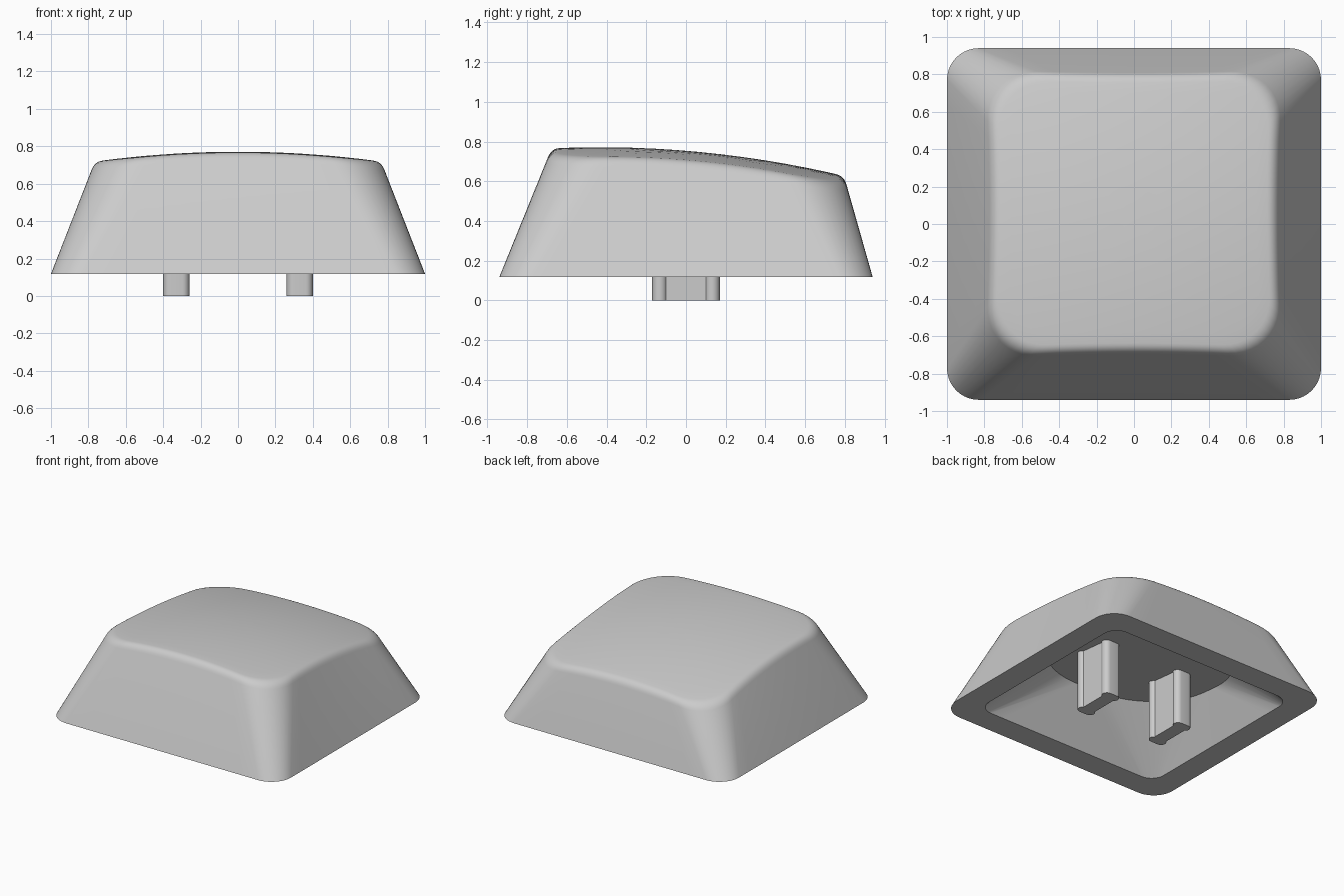
import bpy, bmesh, math
from mathutils import Vector

cube = bpy.data.objects.get("Cube")
if cube:
    bpy.data.objects.remove(cube, do_unlink=True)

# One plain plastic colour
plastic = bpy.data.materials.new("grey_plastic")
plastic.use_nodes = True
GREY = (0.6, 0.6, 0.6, 1)
plastic.diffuse_color = GREY
plastic.node_tree.nodes["Principled BSDF"].inputs["Base Color"].default_value = GREY

BASE_Z, RIM_Z, CEILING_Z = 0.118, 0.665, 0.45
TILT = -0.1  # backward slope of the top and the ceiling
CENTRE = Vector((0, 0.06))


def outline(hx, y0, y1, r, z, tilt=0, arc=10, side=12):
    """Rounded rectangle, counter-clockwise, with subdivided sides."""
    centres = [(hx - r, y0 + r), (hx - r, y1 - r), (r - hx, y1 - r), (r - hx, y0 + r)]
    pts = []
    for q, (cx, cy) in enumerate(centres):
        for k in range(arc + 1):
            a = math.pi / 2 * (q - 1 + k / arc)
            pts.append(Vector((cx + r * math.cos(a), cy + r * math.sin(a), z)))
        # straight run to the start of the next corner
        a = math.pi / 2 * q
        nx, ny = centres[(q + 1) % 4]
        end = Vector((nx + r * math.cos(a), ny + r * math.sin(a), z))
        start = pts[-1]
        pts += [start.lerp(end, k / side) for k in range(1, side)]
    for p in pts:
        p.z += tilt * p.y
    return pts


def crown(x, y):
    """Height of the domed top face."""
    return 0.771 - 0.096 * (y + 0.43) ** 2 - 0.09 * x * x


def on_crown(p, s):
    q = CENTRE + (p.xy - CENTRE) * s
    return Vector((q.x, q.y, crown(q.x, q.y)))


def finish(name, bm):
    bmesh.ops.recalc_face_normals(bm, faces=bm.faces)
    mesh = bpy.data.meshes.new(name)
    bm.to_mesh(mesh)
    bm.free()
    mesh.materials.append(plastic)
    obj = bpy.data.objects.new(name, mesh)
    bpy.context.collection.objects.link(obj)
    bpy.ops.object.select_all(action='DESELECT')
    obj.select_set(True)
    bpy.context.view_layer.objects.active = obj
    bpy.ops.object.shade_smooth_by_angle(angle=math.radians(32))


def loft(name, rings, tip=None):
    """Bridge the rings, cap the first one, close the last at a tip or a cap."""
    bm = bmesh.new()
    loops = [[bm.verts.new(p) for p in ring] for ring in rings]
    n = len(loops[0])
    for a, b in zip(loops, loops[1:]):
        for i in range(n):
            j = (i + 1) % n
            bm.faces.new((a[i], a[j], b[j], b[i]))
    bm.faces.new(loops[0][::-1])
    if tip is None:
        bm.faces.new(loops[-1])
    else:
        top = bm.verts.new(tip)
        for i in range(n):
            bm.faces.new((loops[-1][i], loops[-1][(i + 1) % n], top))
    finish(name, bm)


# Hollow shell: ceiling, cavity wall, bottom lip, outer wall, rounded rim, crown
foot = outline(1.0, -0.94, 0.94, 0.17, BASE_Z)
brim = outline(0.77, -0.69, 0.808, 0.27, RIM_Z, TILT)


def wall(i, z):
    return foot[i].lerp(brim[i], (z - BASE_Z) / (brim[i].z - BASE_Z))


edge = []
for i, p in enumerate(brim):
    for _ in range(12):
        p = wall(i, crown(p.x, p.y))
    edge.append(p)

rings = [outline(0.64, -0.545, 0.68, 0.55, CEILING_Z, TILT),
         outline(0.81, -0.75, 0.75, 0.11, BASE_Z),
         foot]
STEPS = 6
for k in range(STEPS + 1):
    t = k / STEPS
    ring = []
    for i, p in enumerate(edge):
        low, high = wall(i, p.z - 0.045), on_crown(p, 0.945)
        ring.append(low.lerp(p, t).lerp(p.lerp(high, t), t))
    rings.append(ring)
for s in (0.87, 0.75, 0.6, 0.45, 0.3, 0.15):
    rings.append([on_crown(p, s) for p in edge])
loft("keycap_shell", rings, on_crown(Vector((0, 0, 0)), 0))

# Two mounting prongs with a dog-bone section: rounded lobes and a thinner web
LOBE = 0.0375
quarter = []
for k in range(10):
    a = math.radians(-58 + 148 * k / 9)
    quarter.append((0.0325 + LOBE * math.cos(a), 0.1325 + LOBE * math.sin(a)))
half = quarter + [(-x, y) for x, y in reversed(quarter)]
section = half + [(-x, -y) for x, y in half]
for name, cx in (("left_prong", 0.33), ("right_prong", -0.33)):
    loft(name, [[Vector((cx + x, y, z)) for x, y in section]
                for z in (0, CEILING_Z + 0.02)])
